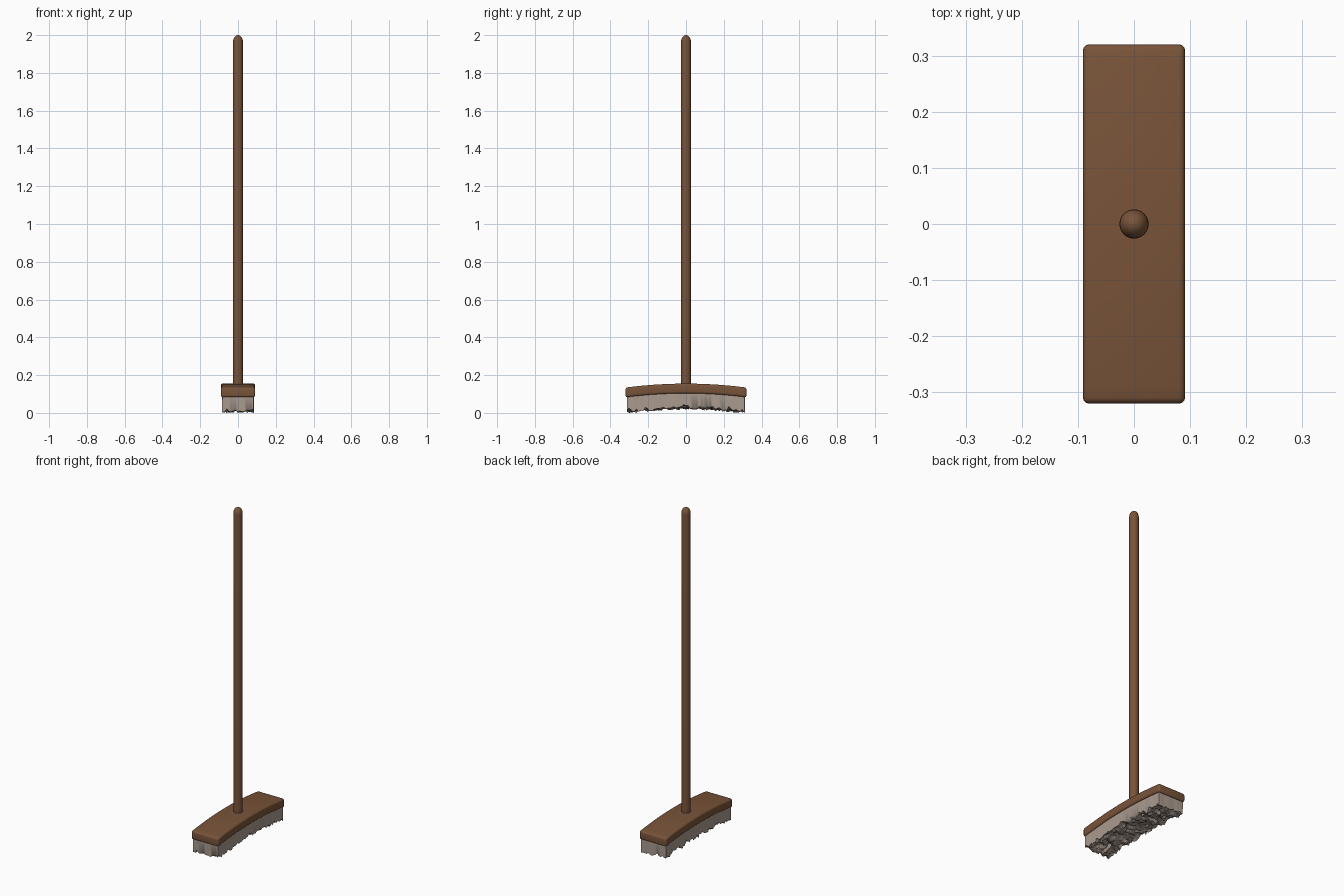
import bpy, bmesh, math, random
from mathutils import Vector

if "Cube" in bpy.data.objects:
    bpy.data.objects.remove(bpy.data.objects["Cube"])

random.seed(4)
HALF_LEN = 0.32


def material(name, rgb):
    m = bpy.data.materials.new(name)
    m.diffuse_color = (*rgb, 1)
    m.use_nodes = True
    m.node_tree.nodes["Principled BSDF"].inputs["Base Color"].default_value = m.diffuse_color
    return m


def finish(name, bm, mat, angle=40):
    bmesh.ops.recalc_face_normals(bm, faces=bm.faces)
    me = bpy.data.meshes.new(name)
    bm.to_mesh(me)
    bm.free()
    me.materials.append(mat)
    ob = bpy.data.objects.new(name, me)
    bpy.context.collection.objects.link(ob)
    bpy.ops.object.select_all(action='DESELECT')
    ob.select_set(True)
    bpy.context.view_layer.objects.active = ob
    bpy.ops.object.shade_smooth_by_angle(angle=math.radians(angle))
    return ob


def sag(y):
    # downward bow of the head towards its ends
    return -0.021 * (y / HALF_LEN) ** 2


wood = material("brown wood", (0.19, 0.088, 0.041))
bristle = material("grey beige bristle", (0.40, 0.325, 0.275))

# handle: lathed pole with a domed tip
R, dome = 0.026, 0.036
profile = [(0, 0.12), (R, 0.12)]
profile += [(R * math.cos(a), 2 - dome + dome * math.sin(a))
            for a in (math.radians(15 * i) for i in range(6))] + [(0, 2)]
bm = bmesh.new()
vs = [bm.verts.new((r, 0, z)) for r, z in profile]
es = [bm.edges.new(p) for p in zip(vs, vs[1:])]
bmesh.ops.spin(bm, geom=vs + es, axis=(0, 0, 1), cent=(0, 0, 0),
               angle=math.tau, steps=32)
bmesh.ops.remove_doubles(bm, verts=bm.verts, dist=1e-5)
finish("handle", bm, wood)

# head: rounded block, sliced along its length and bowed
bm = bmesh.new()
bmesh.ops.create_cube(bm, size=1)
for v in bm.verts:
    v.co = Vector((v.co.x * 0.182, v.co.y * 2 * HALF_LEN, 0.129 + v.co.z * 0.052))
bmesh.ops.bevel(bm, geom=bm.edges[:], offset=0.011, segments=4, profile=0.5,
                affect='EDGES')
for i in range(-9, 10):
    bmesh.ops.bisect_plane(bm, geom=bm.verts[:] + bm.edges[:] + bm.faces[:],
                           plane_co=(0, i * 0.032, 0), plane_no=(0, 1, 0))
for v in bm.verts:
    v.co.z += sag(v.co.y)
finish("head", bm, wood)

# bristles: skirted grid with a ragged underside
bm = bmesh.new()
bmesh.ops.create_grid(bm, x_segments=14, y_segments=52, size=1)
for v in bm.verts:
    v.co.x *= 0.083
    v.co.y *= 0.311
rim = [e for e in bm.edges if e.is_boundary]
ends = list(bm.verts)
up = bmesh.ops.extrude_edge_only(bm, edges=rim)["geom"]
for v in (g for g in up if isinstance(g, bmesh.types.BMVert)):
    v.co.z = 0.112 + sag(v.co.y)
for v in ends:
    x, y = v.co.x, v.co.y
    clump = 0.004 * math.sin(y * 47 + x * 30) + 0.003 * math.sin(y * 83 - x * 60)
    v.co.z = max(0.0, 0.030 + sag(y) + clump + random.uniform(-0.011, 0.011))
    v.co.x += random.uniform(-0.002, 0.002)
    v.co.y += random.uniform(-0.002, 0.002)
min(ends, key=lambda v: v.co.z).co.z = 0
finish("bristles", bm, bristle, 60)
